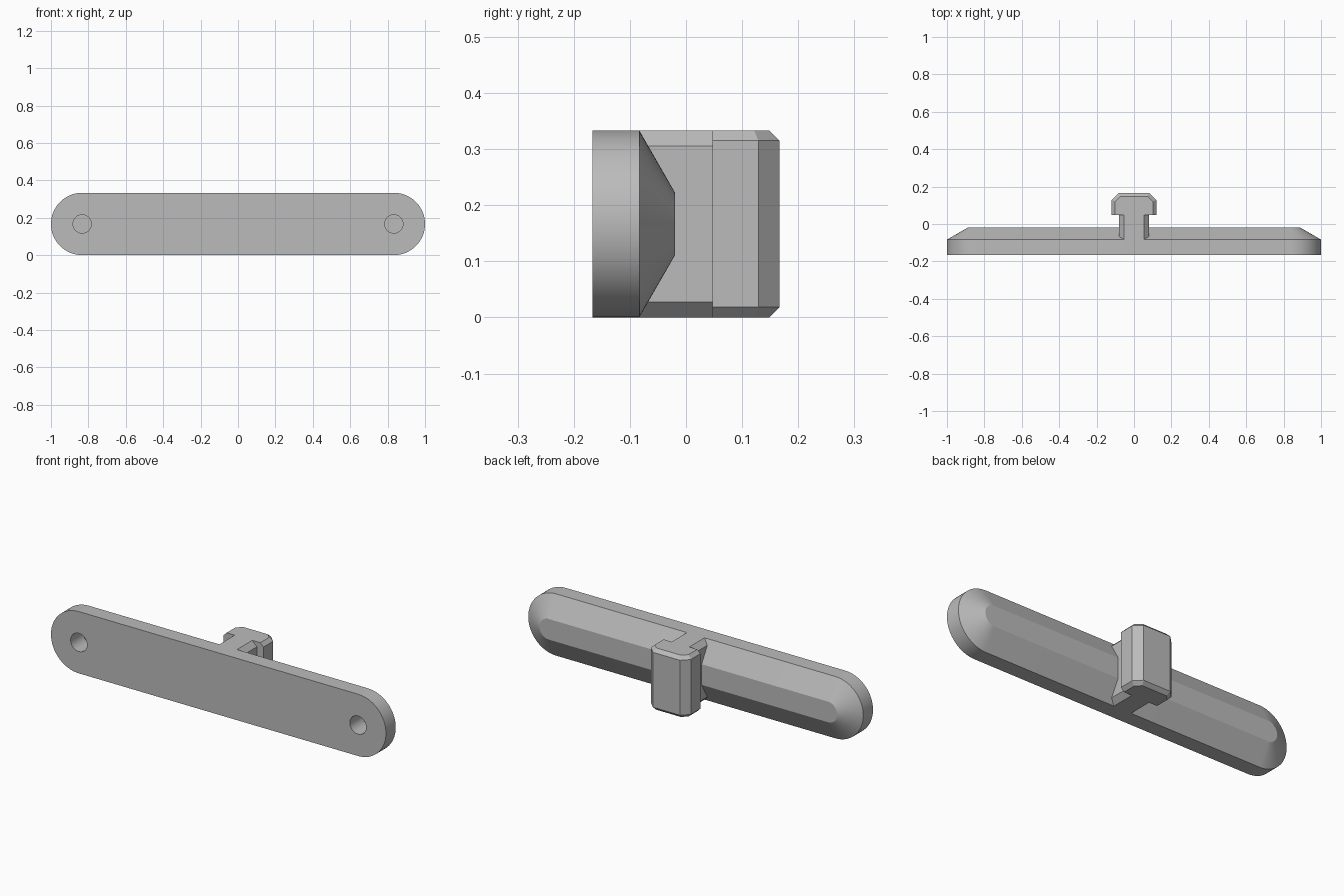
import bpy, bmesh, math

if "Cube" in bpy.data.objects:
    bpy.data.objects.remove(bpy.data.objects["Cube"])

R = 0.1667          # bar half height, also the centre height
CX = 0.8333         # centre of the rounded ends

grey = bpy.data.materials.new("mid grey")
grey.diffuse_color = (0.5, 0.5, 0.5, 1)
grey.use_nodes = True
grey.node_tree.nodes["Principled BSDF"].inputs["Base Color"].default_value = grey.diffuse_color


def loft(name, rings):
    """Skin matching rings of points and cap both ends."""
    bm = bmesh.new()
    rows = [[bm.verts.new(p) for p in ring] for ring in rings]
    n = len(rows[0])
    for a, b in zip(rows, rows[1:]):
        for i in range(n):
            j = (i + 1) % n
            bm.faces.new((a[i], a[j], b[j], b[i]))
    bm.faces.new(rows[0])
    bm.faces.new(rows[-1])
    bmesh.ops.recalc_face_normals(bm, faces=bm.faces)
    mesh = bpy.data.meshes.new(name)
    bm.to_mesh(mesh)
    bm.free()
    mesh.materials.append(grey)
    obj = bpy.data.objects.new(name, mesh)
    bpy.context.collection.objects.link(obj)
    return obj


def activate(obj):
    bpy.ops.object.select_all(action='DESELECT')
    obj.select_set(True)
    bpy.context.view_layer.objects.active = obj


def stadium(r, y, steps=32):
    pts = []
    for side, start in ((1, -math.pi / 2), (-1, math.pi / 2)):
        for i in range(steps + 1):
            a = start + math.pi * i / steps
            pts.append((side * CX + r * math.cos(a), y, R + r * math.sin(a)))
    return pts


def circle(x, y, r=0.049, steps=48):
    return [(x + r * math.cos(2 * math.pi * i / steps), y,
             R + r * math.sin(2 * math.pi * i / steps)) for i in range(steps)]


# Rounded bar with a bevelled back
bar = loft("bar", [stadium(R, -0.1667), stadium(R, -0.0833), stadium(0.0556, -0.0195)])

# Blind screw holes in the front
for x in (-CX, CX):
    cutter = loft("hole_cutter", [circle(x, -0.25), circle(x, -0.06)])
    cutter.hide_render = True
    activate(bar)
    mod = bar.modifiers.new("hole", 'BOOLEAN')
    mod.operation = 'DIFFERENCE'
    mod.solver = 'EXACT'
    mod.object = cutter
    bpy.ops.object.modifier_apply(modifier=mod.name)
    bpy.data.objects.remove(cutter)
activate(bar)
bpy.ops.object.shade_smooth_by_angle(angle=math.radians(25))


# Neck with chamfered long edges
def neck_ring(y, w=0.08, c=0.0275):
    h = 2 * R
    half = [(w - c, 0), (w, c), (w, h - c), (w - c, h)]
    return [(x, y, z) for x, z in half] + [(-x, y, z) for x, z in reversed(half)]


loft("neck", [neck_ring(-0.0833), neck_ring(0.047)])


# Head with chamfered corners, narrowing at top and bottom
def head_ring(z, d):
    t = d * math.tan(math.pi / 8)
    half = [(0.119 - d, 0.047), (0.119 - d, 0.129 - t), (0.081 - t, 0.1667 - d)]
    return [(x, y, z) for x, y in half] + [(-x, y, z) for x, y in reversed(half)]


b = 0.0185
loft("head", [head_ring(0, b), head_ring(b, 0), head_ring(2 * R - b, 0), head_ring(2 * R, b)])
